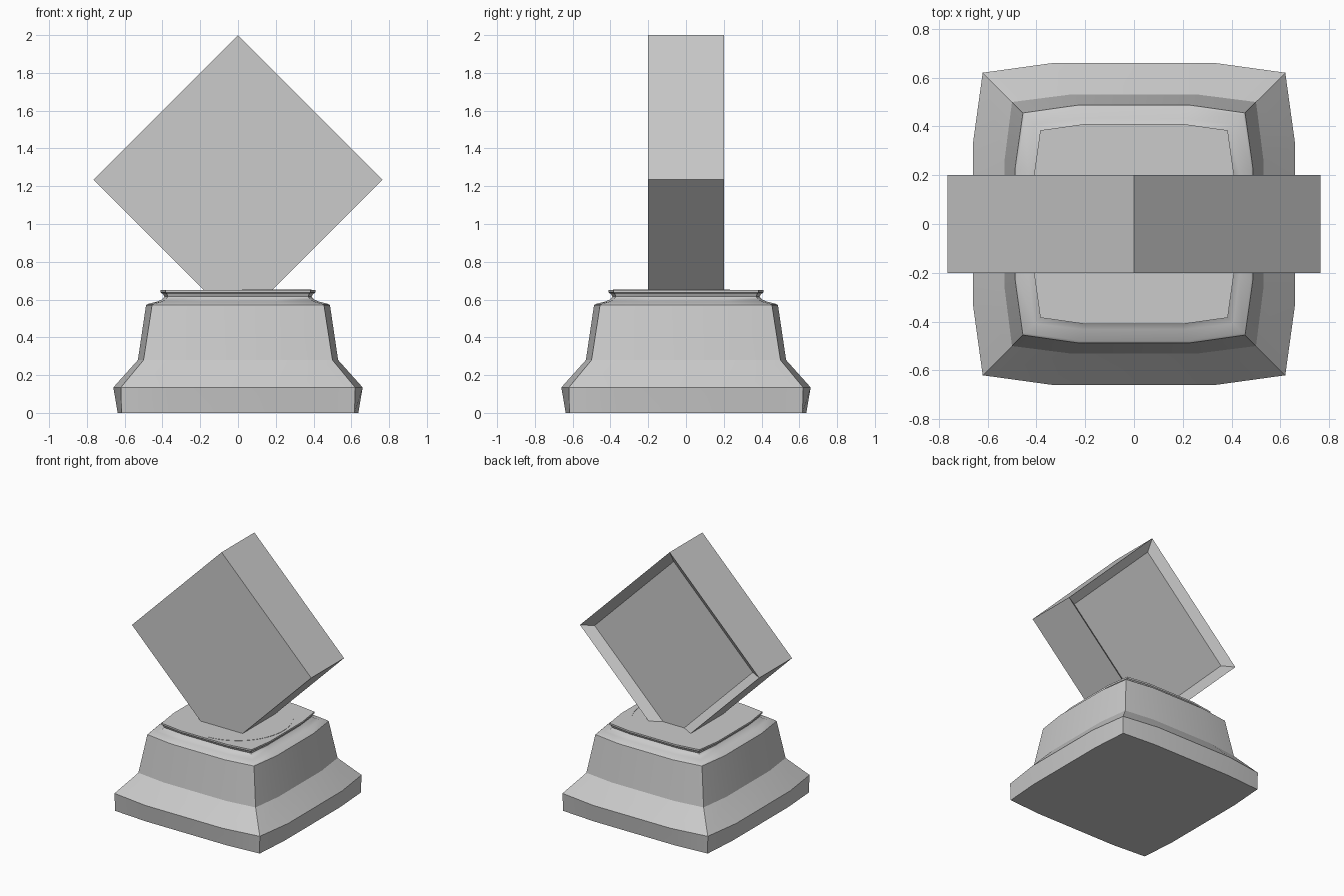
import bpy, bmesh
from math import sin, cos, pi, radians

if "Cube" in bpy.data.objects:
    bpy.data.objects.remove(bpy.data.objects["Cube"])


def loft(name, rings):
    """Skin a list of equal-length point rings and cap both ends."""
    bm = bmesh.new()
    vs = [[bm.verts.new(p) for p in r] for r in rings]
    n = len(vs[0])
    for a, b in zip(vs, vs[1:]):
        for i in range(n):
            j = (i + 1) % n
            bm.faces.new((a[i], a[j], b[j], b[i]))
    bm.faces.new(vs[0][::-1])
    bm.faces.new(vs[-1])
    bmesh.ops.recalc_face_normals(bm, faces=bm.faces)
    me = bpy.data.meshes.new(name)
    bm.to_mesh(me)
    bm.free()
    ob = bpy.data.objects.new(name, me)
    bpy.context.collection.objects.link(ob)
    return ob


def base_ring(z, mid, corner, flat):
    """Bowed square: four corners, each side pushed out along a flat middle."""
    side = [(corner, -corner), (mid, -flat), (mid, flat)]
    pts = []
    for k in range(4):
        c, s = round(cos(k * pi / 2)), round(sin(k * pi / 2))
        pts += [(x * c - y * s, x * s + y * c, z) for x, y in side]
    return pts


def diamond(y, r, zc=1.235):
    return [(r * cos(k * pi / 2), y, zc + r * sin(k * pi / 2)) for k in range(4)]


# stepped pedestal: height, side reach, corner reach, half width of flat middle
profile = [
    (0.0, 0.637, 0.617, 0.34),
    (0.135, 0.66, 0.62, 0.33),
    (0.28, 0.53, 0.50, 0.265),
    (0.57, 0.487, 0.455, 0.23),
    (0.577, 0.478, 0.447, 0.225),
    (0.588, 0.432, 0.408, 0.21),
    (0.60, 0.403, 0.383, 0.2),
    (0.615, 0.39, 0.372, 0.195),
    (0.63, 0.398, 0.376, 0.2),
    (0.637, 0.41, 0.384, 0.2),
    (0.65, 0.41, 0.384, 0.2),
]
base = loft("pedestal", [base_ring(*p) for p in profile])

# square block standing on its corner, with a bevelled recess in the back
loft("diamond_block", [diamond(-0.2, 0.765), diamond(0.2, 0.765),
                       diamond(0.15, 0.675)])

# thin raised crescent on the pedestal top
N = 24
outer, inner = [], []
for i in range(N + 1):
    t = i / N
    a = radians(-87 + 124 * t)
    w = 0.006 + 0.024 * sin(pi * t)
    outer.append((0.388 * cos(a), 0.388 * sin(a)))
    inner.append(((0.388 - w) * cos(a), (0.388 - w) * sin(a)))
outline = outer + inner[::-1]
loft("top_crescent", [[(x, y, z) for x, y in outline] for z in (0.645, 0.652)])

# soft curve in the neck, crisp edges elsewhere
bpy.context.view_layer.objects.active = base
base.select_set(True)
bpy.ops.object.shade_smooth_by_angle(angle=radians(28))
